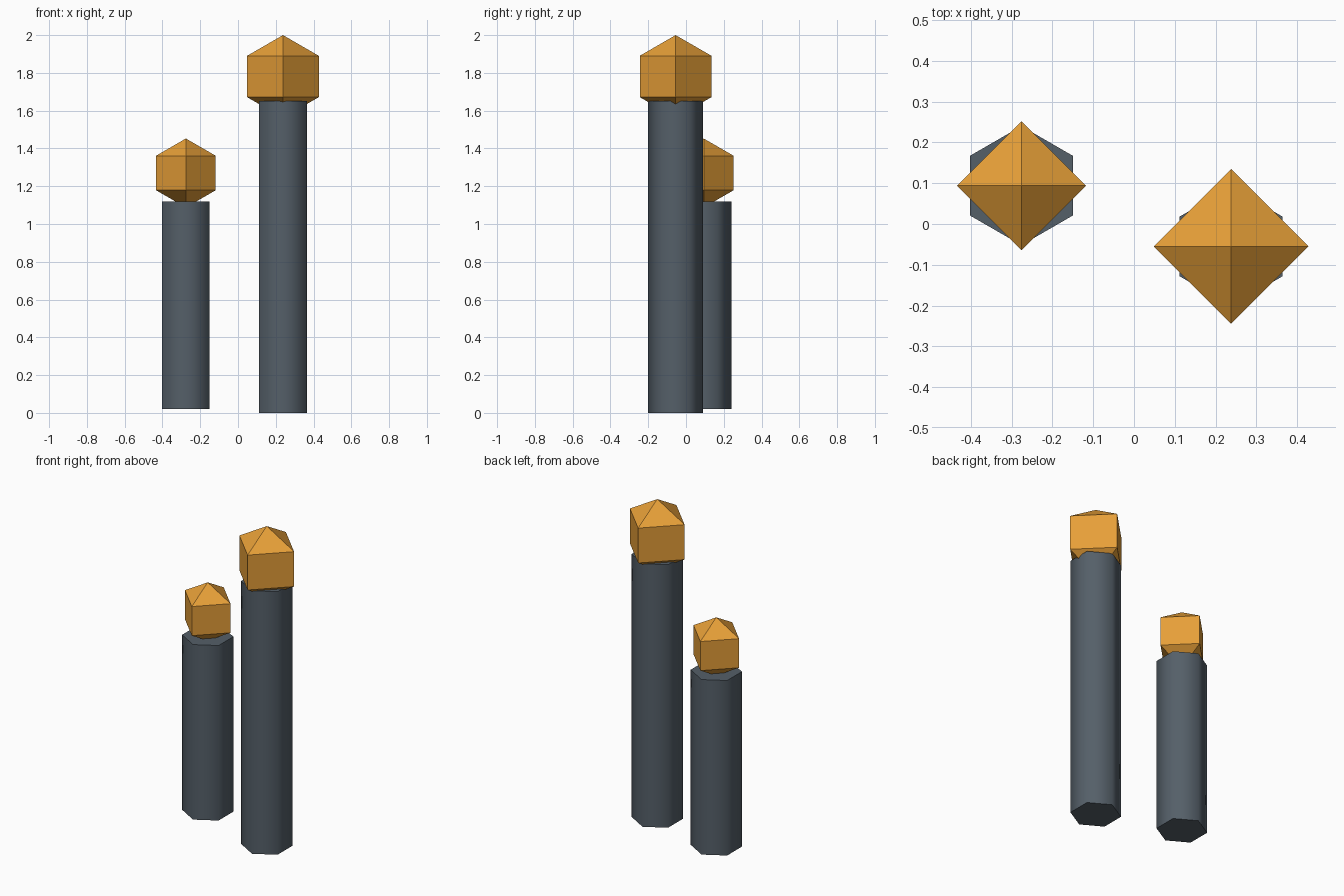
import bpy, math

if "Cube" in bpy.data.objects:
    bpy.data.objects.remove(bpy.data.objects["Cube"])


def material(name, rgb):
    mat = bpy.data.materials.new(name)
    mat.diffuse_color = (*rgb, 1)
    mat.use_nodes = True
    mat.node_tree.nodes["Principled BSDF"].inputs["Base Color"].default_value = mat.diffuse_color
    return mat


slate = material("slate", (0.09, 0.115, 0.14))
amber = material("amber", (0.8, 0.35, 0.04))


def column(name, x, y, bottom, top):
    # hexagonal prism with corners on the y axis, softly shaded sides
    bpy.ops.mesh.primitive_cylinder_add(vertices=6, radius=0.146, depth=top - bottom,
                                        location=(x, y, (bottom + top) / 2))
    ob = bpy.context.object
    ob.name = name
    ob.data.materials.append(slate)
    bpy.ops.object.shade_smooth_by_angle(angle=math.radians(65))


def crystal(name, x, y, z, r):
    # octahedron: a four-sided, two-ring sphere with flat faces
    bpy.ops.mesh.primitive_uv_sphere_add(segments=4, ring_count=2, radius=r,
                                         location=(x, y, z))
    ob = bpy.context.object
    ob.name = name
    ob.data.materials.append(amber)


# Tall post, then short post: x, y, bottom, top, crystal height, crystal radius
for size, x, y, bottom, top, z, r in (
        ("tall", 0.238, -0.055, 0.0, 1.65, 1.781, 0.219),
        ("short", -0.276, 0.094, 0.02, 1.118, 1.27, 0.1825)):
    column(size + "_column", x, y, bottom, top)
    crystal(size + "_crystal", x, y, z, r)
